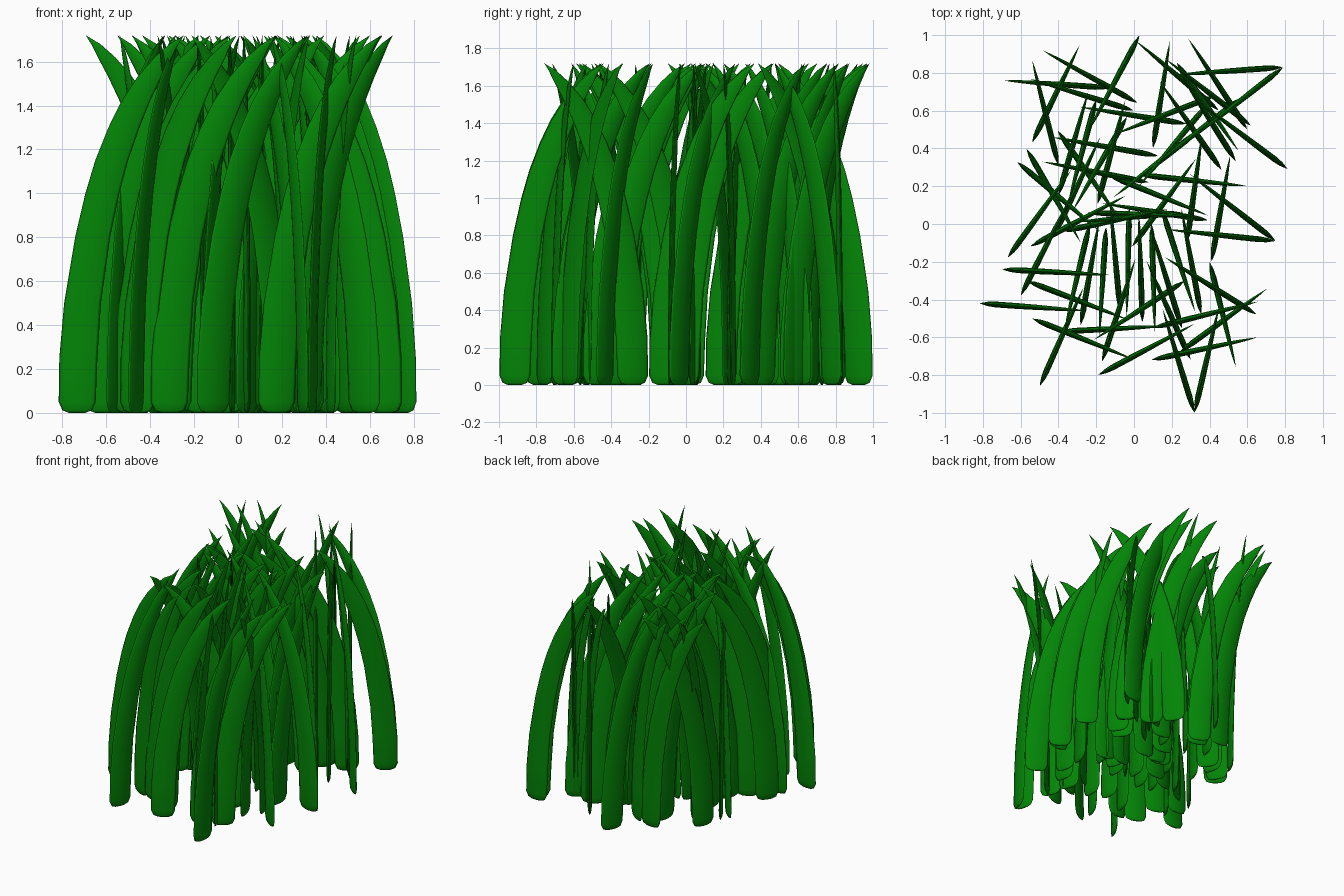
import bpy, math, random

if "Cube" in bpy.data.objects:
    bpy.data.objects.remove(bpy.data.objects["Cube"])

HEIGHT, REACH, THICK = 1.72, 0.575, 0.031

# Material
green = bpy.data.materials.new("grass_green")
green.diffuse_color = (0.001, 0.235, 0.002, 1)
green.use_nodes = True
green.node_tree.nodes["Principled BSDF"].inputs["Base Color"].default_value = green.diffuse_color

# Blade stations: z, outer edge, inner edge, thickness factor
STATIONS = [
    (0.0, 0.05, 0.125, 0.3), (0.012, 0.02, 0.155, 0.7), (0.05, 0.003, 0.172, 1),
    (0.25, 0.006, 0.18, 1), (0.5, 0.028, 0.196, 1), (0.8, 0.078, 0.238, 1),
    (1.0, 0.125, 0.28, 1), (1.15, 0.17, 0.32, 0.95), (1.3, 0.23, 0.372, 0.9),
    (1.42, 0.29, 0.42, 0.8), (1.53, 0.362, 0.472, 0.7), (1.62, 0.44, 0.52, 0.5),
    (1.68, 0.508, 0.55, 0.3),
]
SIDES = 12


def blade_mesh():
    """Curved, tapering blade with a lens cross-section, bending towards +x."""
    verts, faces = [], []
    for z, a, b, t in STATIONS:
        for k in range(SIDES):
            ang = math.tau * k / SIDES
            c = math.cos(ang)
            y = math.copysign(1 - c * c, math.sin(ang)) * THICK / 2 * t
            verts.append(((a + b) / 2 + c * (b - a) / 2, y, z))
    for r in range(len(STATIONS) - 1):
        for k in range(SIDES):
            n = (k + 1) % SIDES
            i = r * SIDES
            faces.append((i + k, i + n, i + SIDES + n, i + SIDES + k))
    top = (len(STATIONS) - 1) * SIDES
    verts.append((REACH, 0, HEIGHT))
    faces += [(top + k, top + (k + 1) % SIDES, len(verts) - 1) for k in range(SIDES)]
    faces.append(tuple(reversed(range(SIDES))))
    me = bpy.data.meshes.new("grass_blade")
    me.from_pydata(verts, [], faces)
    me.polygons.foreach_set("use_smooth", [True] * len(me.polygons))
    me.materials.append(green)
    return me


# Blade placements: base x, base y, bend direction in degrees
PLACES = [
    (.03, 1, -118), (.79, .83, 184), (.815, .29, 143), (.79, .83, 218), (.75, -.09, 142),
    (.75, -.09, 174), (-.82, -.42, -4), (-.70, -.24, -3), (-.67, -.18, 54), (-.12, .72, 176),
    (-.5, -.86, 66), (-.19, -.8, 28), (.32, -1, 107), (.32, -1, 77), (.24, -.68, 36),
    (.09, -.72, 12), (.6, .5, 123), (.02, .64, 151), (-.54, .43, 64), (.45, .6, 140),
    (.10, .4, 81), (.57, .67, 218), (-.4, .31, 104), (0, .6, 163), (.28, .53, 171),
    (.43, .68, 201), (.13, .36, 170), (.62, .52, 142), (.54, .33, 122), (-.62, .33, -40),
    (-.57, .4, -60), (.08, .22, 169), (-.55, -.12, 28), (.03, .26, -6), (-.14, .26, -22),
    (.41, -.2, 80), (.28, -.1, 82), (-.01, -.12, 54), (-.4, .15, 74), (-.2, .66, 255),
    (-.6, -.38, 63), (-.54, -.5, -22), (-.57, -.3, -21), (-.4, -.57, 3), (.27, -.3, 213),
    (.1, -.55, 14), (.65, -.48, 148), (.4, -.2, -76), (.3, -.72, 114), (-.17, -.73, 72),
]


def add_centred(mx, my, d):
    """Place a blade by the middle of its footprint."""
    a = math.radians(d)
    PLACES.append((mx - math.cos(a) * REACH / 2, my - math.sin(a) * REACH / 2, d))


# Inner blades: a row running front to back, and fans behind it
random.seed(4)
for i in range(10):
    flip = 180 * (i % 2)
    add_centred(-0.3 + 0.067 * i, -0.24 + random.uniform(-.07, .07),
                -97 + 2.5 * i + random.uniform(-8, 8) + flip)
for i in range(4):
    add_centred(-0.1 + 0.07 * i, 0.02 + 0.015 * i, 12 - 7 * i + 180 * (i % 2))
    add_centred(0.12 + 0.09 * i, 0.32 + 0.1 * i, (218, 230, 125, 305)[i])
    add_centred(-0.3 + 0.06 * i, 0.2 + 0.06 * i, (65, -55, 240, 75)[i])

mesh = blade_mesh()
for i, (x, y, d) in enumerate(PLACES):
    ob = bpy.data.objects.new(f"grass_blade_{i + 1}", mesh)
    ob.location = (x, y, 0)
    ob.rotation_euler.z = math.radians(d)
    bpy.context.collection.objects.link(ob)
